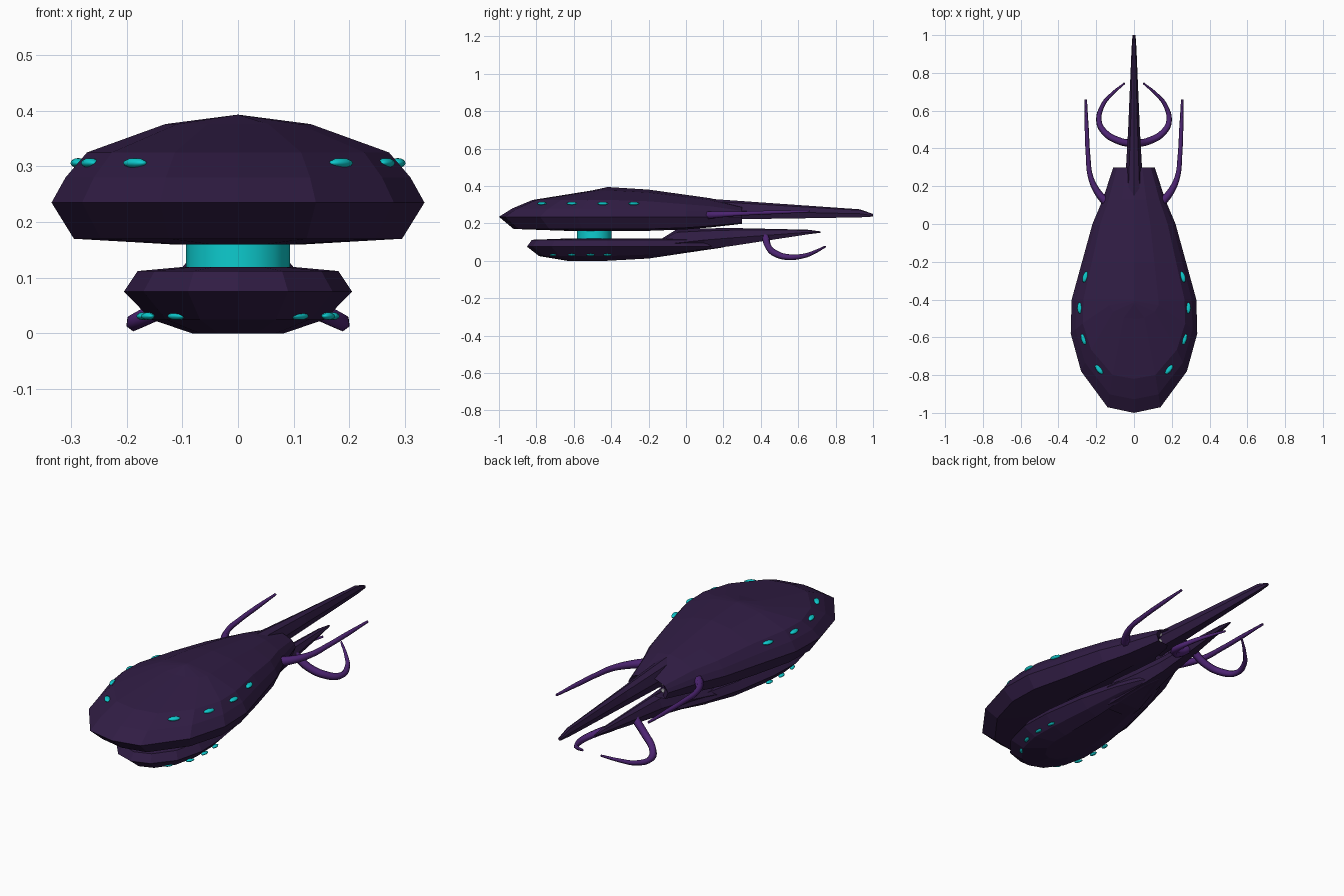
import bpy, bmesh, math
from mathutils import Vector

if "Cube" in bpy.data.objects:
    bpy.data.objects.remove(bpy.data.objects["Cube"])


def material(name, rgb):
    m = bpy.data.materials.new(name)
    m.diffuse_color = (*rgb, 1)
    m.use_nodes = True
    m.node_tree.nodes["Principled BSDF"].inputs["Base Color"].default_value = m.diffuse_color
    return m


HULL = material("dark_purple", (0.03, 0.012, 0.058))
ARM = material("violet", (0.075, 0.018, 0.17))
GLOW = material("teal", (0.004, 0.6, 0.62))


def interp(table, t):
    if t <= table[0][0]:
        return table[0][1]
    for (a, u), (b, v) in zip(table, table[1:]):
        if t <= b:
            return u + (v - u) * (t - a) / (b - a)
    return table[-1][1]


def loft(name, rings, mat):
    """Bridge equal-length closed rings and cap both ends."""
    bm = bmesh.new()
    vs = [[bm.verts.new(p) for p in r] for r in rings]
    n = len(rings[0])
    for a, b in zip(vs, vs[1:]):
        for i in range(n):
            j = (i + 1) % n
            bm.faces.new((a[i], a[j], b[j], b[i]))
    bm.faces.new(vs[0][::-1])
    bm.faces.new(vs[-1])
    bmesh.ops.remove_doubles(bm, verts=bm.verts, dist=0.0005)
    bmesh.ops.recalc_face_normals(bm, faces=bm.faces)
    me = bpy.data.meshes.new(name)
    bm.to_mesh(me)
    bm.free()
    ob = bpy.data.objects.new(name, me)
    bpy.context.collection.objects.link(ob)
    if mat:
        me.materials.append(mat)
    return ob


def hull(name, outline, layers, yc, zrim, up, down):
    """Stack scaled copies of a plan outline; the rear keeps its length."""
    full = outline + [(-x, y) for x, y in reversed(outline) if x > 0]
    rings = []
    for sx, sy, z in layers:
        ring = []
        for x, y in full:
            f = interp(up if z > zrim else down, y)
            yy = yc + (y - yc) * sy if y < yc else y
            ring.append((x * sx, yy, zrim + (z - zrim) * f))
        rings.append(ring)
    return loft(name, rings, HULL)


def spine(name, sections):
    """Tapered tail from (y, half width, top, bottom) sections."""
    rings = []
    for y, w, t, b in sections:
        m = b + (t - b) * 0.45
        rings.append([(0, y, t), (w * .6, y, t - (t - b) * .12), (w, y, m), (w * .6, y, b),
                      (-w * .6, y, b), (-w, y, m), (-w * .6, y, t - (t - b) * .12)])
    return loft(name, rings, HULL)


# upper hull with forked stern
hull("upper_hull",
     [(0, -1), (.14, -.97), (.28, -.78), (.335, -.58), (.33, -.4), (.275, -.2), (.22, 0),
      (.165, .13), (.11, .3), (.075, .275), (.06, .19), (.03, .17), (0, .17)],
     [(.36, .4, .16), (.88, .87, .17), (1, 1, .235), (.925, .88, .28), (.81, .7, .325),
      (.39, .17, .376), (0, .04, .393)],
     -.4, .235, [(-.4, 1), (-.2, .92), (.13, .63), (.3, .35)],
     [(-.1, 1), (.1, .8), (.3, .5)])
spine("upper_tail", [(.0, .06, .34, .2), (.2, .048, .326, .222), (.5, .031, .305, .225),
                     (.93, .013, .275, .232), (1.0, .008, .25, .236)])

# lower hull, pylon and tail
hull("lower_hull",
     [(0, -.85), (.09, -.82), (.17, -.72), (.205, -.58), (.2, -.42), (.165, -.2),
      (.11, 0), (.06, .12), (0, .2)],
     [(.4, .5, 0), (.76, .85, .025), (1, 1, .075), (.88, .94, .112), (.5, .5, .119)],
     -.42, .075, [(0, 1)], [(-.4, 1), (-.15, .8), (.1, .2), (.2, .05)])
spine("lower_tail", [(-.13, .13, .118, .03), (-.05, .12, .168, .035), (.1, .075, .173, .06),
                     (.25, .045, .175, .08), (.65, .016, .166, .141), (.72, .005, .157, .15)])

# glowing neck
bpy.ops.mesh.primitive_cylinder_add(vertices=16, radius=.093, depth=.08, location=(0, -.49, .14))
neck = bpy.context.object
neck.name = "neck"
neck.data.materials.append(GLOW)
bpy.ops.object.shade_smooth_by_angle()


# windows: long flattened domes following the hull edge
def window(name, x, y, z, heading, size):
    for s in (1, -1):
        bpy.ops.mesh.primitive_uv_sphere_add(segments=12, ring_count=6, location=(s * x, y, z))
        ob = bpy.context.object
        ob.name = name
        ob.scale = (.014 * size, .03 * size, .009 * size)
        ob.rotation_euler = (0, 0, -s * math.radians(heading))
        ob.data.materials.append(GLOW)
        bpy.ops.object.shade_smooth_by_angle()


for x, y, a in [(.185, -.77, 38), (.266, -.61, 17), (.287, -.445, 3), (.258, -.28, -16)]:
    window("upper_window", x, y, .306, a, 1)
for x, y, a in [(.11, -.71, 42), (.162, -.61, 20), (.172, -.51, 4), (.168, -.42, -6)]:
    window("lower_window", x, y, .031, a, .75)


# curved arms trailing from both hulls
def arm(name, pts):
    for s in (1, -1):
        cu = bpy.data.curves.new(name, 'CURVE')
        cu.dimensions = '3D'
        cu.bevel_depth = 1
        cu.bevel_resolution = 1
        cu.resolution_u = 6
        cu.use_fill_caps = True
        sp = cu.splines.new('BEZIER')
        sp.bezier_points.add(len(pts) - 1)
        for bp, (x, y, z, r) in zip(sp.bezier_points, pts):
            bp.co = (s * x, y, z)
            bp.radius = r
            bp.handle_left_type = bp.handle_right_type = 'AUTO'
        cu.materials.append(ARM)
        ob = bpy.data.objects.new(name, cu)
        bpy.context.collection.objects.link(ob)


arm("upper_arm", [(.13, .1, .243, .026), (.19, .165, .246, .019), (.23, .25, .25, .014),
                  (.243, .36, .255, .012), (.25, .5, .26, .011), (.255, .66, .265, .006)])
arm("lower_arm", [(.015, .425, .13, .02), (.08, .44, .075, .019), (.15, .48, .038, .018),
                  (.185, .54, .02, .016), (.165, .63, .026, .012), (.115, .69, .048, .009),
                  (.05, .745, .076, .005)])


# small stern thrusters between the prongs
for s in (1, -1):
    for z in (.225, .262):
        for nm, r, d, y, mat in [("thruster", .014, .08, .23, ARM), ("thruster_nozzle", .01, .02, .265, None)]:
            bpy.ops.mesh.primitive_cylinder_add(vertices=8, radius=r, depth=d, location=(s * .064, y, z),
                                                rotation=(math.pi / 2, 0, 0))
            ob = bpy.context.object
            ob.name = nm
            if mat:
                ob.data.materials.append(mat)
